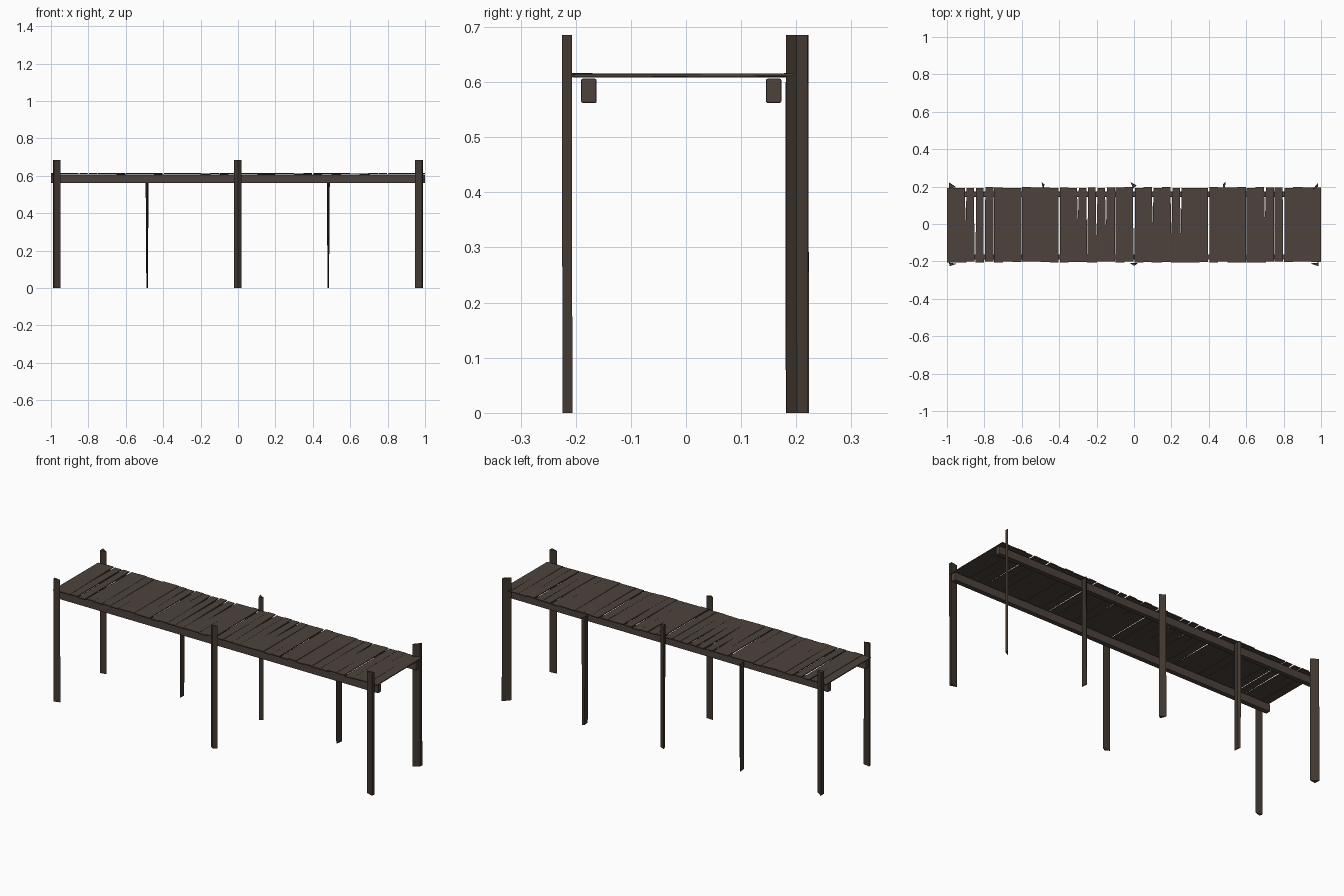
import bpy, bmesh, random

if "Cube" in bpy.data.objects:
    bpy.data.objects.remove(bpy.data.objects["Cube"])
random.seed(4)

wood = bpy.data.materials.new("dark_wood")
wood.diffuse_color = (0.075, 0.055, 0.045, 1)
wood.use_nodes = True
wood.node_tree.nodes["Principled BSDF"].inputs["Base Color"].default_value = wood.diffuse_color
post_wood = bpy.data.materials.new("post_wood")
post_wood.diffuse_color = (0.055, 0.04, 0.03, 1)
post_wood.use_nodes = True
post_wood.node_tree.nodes["Principled BSDF"].inputs["Base Color"].default_value = post_wood.diffuse_color


def prism(name, bottom, top, mat):
    """Solid between two matching loops of 3D points."""
    bm = bmesh.new()
    b = [bm.verts.new(p) for p in bottom]
    t = [bm.verts.new(p) for p in top]
    n = len(b)
    bm.faces.new(b[::-1])
    bm.faces.new(t)
    for i in range(n):
        bm.faces.new((b[i], b[(i + 1) % n], t[(i + 1) % n], t[i]))
    bmesh.ops.recalc_face_normals(bm, faces=bm.faces)
    me = bpy.data.meshes.new(name)
    bm.to_mesh(me)
    bm.free()
    me.materials.append(mat)
    ob = bpy.data.objects.new(name, me)
    bpy.context.collection.objects.link(ob)
    return ob


# Long support beams with softened edges
for name, y in (("front_beam", -0.176), ("back_beam", 0.159)):
    loop = [(-1, y - 0.014), (1, y - 0.014), (1, y + 0.014), (-1, y + 0.014)]
    ob = prism(name, [(*p, 0.562) for p in loop], [(*p, 0.606) for p in loop], wood)
    bev = ob.modifiers.new("soft_edges", "BEVEL")
    bev.width = 0.003
    bev.segments = 2

# Split three-sided posts: section points and height
posts = {
    "front_left_post": ([(-.99, -.207), (-.985, -.225), (-.95, -.214)], .685),
    "front_middle_post": ([(-.022, -.209), (0, -.224), (.02, -.211)], .685),
    "front_right_post": ([(.946, -.212), (.985, -.225), (.988, -.207)], .685),
    "back_left_post": ([(-.99, .222), (-.988, .19), (-.952, .197)], .685),
    "back_middle_post": ([(-.018, .222), (-.005, .19), (.014, .205)], .685),
    "back_right_post": ([(.952, .181), (.985, .2), (.985, .22)], .685),
    "back_left_short_post": ([(-.494, .222), (-.486, .18), (-.478, .212)], .6),
    "back_right_short_post": ([(.475, .212), (.48, .18), (.491, .222)], .6),
}
for name, (loop, h) in posts.items():
    squeeze = 0.5 if "short" in name else 1.0     # short posts narrow at the foot
    cx = sum(p[0] for p in loop) / 3
    foot = [(cx + (x - cx) * squeeze, y + 0.001, 0) for x, y in loop]
    prism(name, foot, [(x, y, h) for x, y in loop], post_wood)

# Gaps between planks: seam number -> y where the wedge-shaped gap closes
full = {3: -.9, 4: -.9, 12: -.9, 20: -.9, 28: -.9, 36: -.9}
wedge = {2: 0, 14: 0, 15: -.17, 16: -.11, 17: -.06, 22: 0,
         24: -.1, 25: -.05, 34: 0}
gaps = {**full, **wedge}


def half_gap(seam, y):
    if seam not in gaps:
        return 0.0003
    return 0.005 * (y - gaps[seam]) / (0.197 - gaps[seam])


# Forty thin deck planks laid side by side
for i in range(40):
    x0, x1 = -1 + 0.05 * i, -0.95 + 0.05 * i
    yf = -0.203 + random.uniform(-.004, .003)
    yb = 0.195 + random.uniform(-.004, .003)
    loop = [(x0 + half_gap(i, yf), yf), (x1 - half_gap(i + 1, yf), yf),
            (x1 - half_gap(i + 1, yb), yb), (x0 + half_gap(i, yb), yb)]
    z = [0.6135 + random.uniform(-.0015, .0015) for _ in range(2)]
    z = [z[0], z[0], z[1], z[1]]
    prism(f"deck_plank_{i + 1}", [(*p, h - 0.004) for p, h in zip(loop, z)],
          [(*p, h + 0.001) for p, h in zip(loop, z)], wood)
